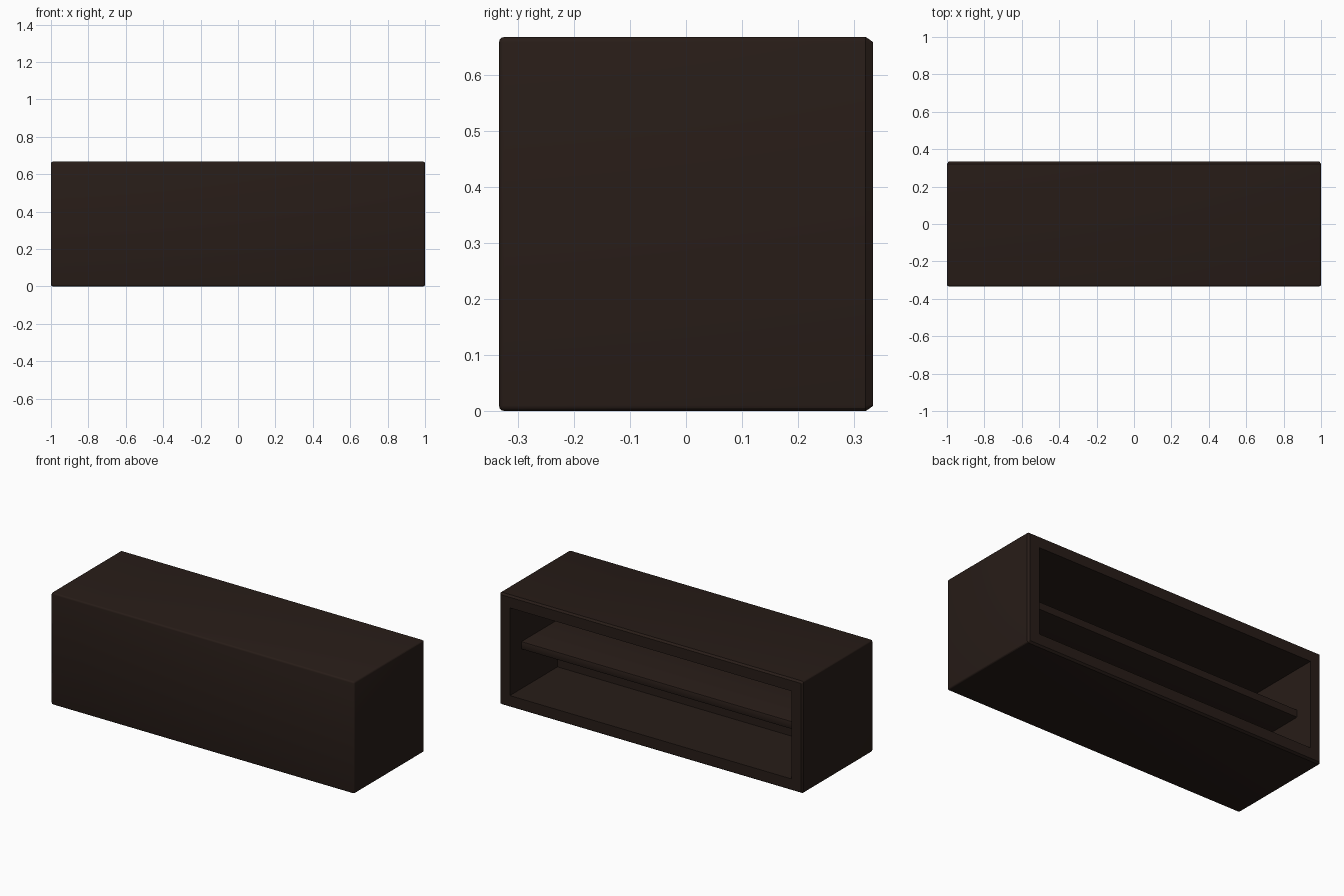
import bpy, bmesh
from mathutils import Matrix

if "Cube" in bpy.data.objects:
    bpy.data.objects.remove(bpy.data.objects["Cube"])

W, D, H = 2.0, 0.667, 0.667      # overall size
WALL = 0.072                     # frame thickness
INNER_Y = -0.115                 # inner face of the closed front
BACK = D / 2

wood = bpy.data.materials.new("dark_wood")
wood.diffuse_color = (0.021, 0.012, 0.009, 1)
wood.use_nodes = True
wood.node_tree.nodes["Principled BSDF"].inputs["Base Color"].default_value = wood.diffuse_color


def box_mesh(x0, x1, y0, y1, z0, z1):
    bm = bmesh.new()
    m = Matrix.Translation(((x0 + x1) / 2, (y0 + y1) / 2, (z0 + z1) / 2)) \
        @ Matrix.Diagonal((x1 - x0, y1 - y0, z1 - z0, 1))
    bmesh.ops.create_cube(bm, size=1, matrix=m)
    return bm


def finish(bm, name):
    bmesh.ops.recalc_face_normals(bm, faces=bm.faces[:])
    me = bpy.data.meshes.new(name)
    bm.to_mesh(me)
    bm.free()
    ob = bpy.data.objects.new(name, me)
    bpy.context.collection.objects.link(ob)
    me.materials.append(wood)
    return ob


def smooth(ob):
    bpy.ops.object.select_all(action='DESELECT')
    ob.select_set(True)
    bpy.context.view_layer.objects.active = ob
    bpy.ops.object.shade_smooth_by_angle()


# cabinet body: rounded edges, chamfered rim around the open side
rim_y = BACK - 0.013
bm = box_mesh(-W / 2, W / 2, -BACK, rim_y, 0, H)
edges = [e for e in bm.edges if any(v.co.y < 0 for v in e.verts)]
bmesh.ops.bevel(bm, geom=edges, offset=0.01, offset_type='OFFSET',
                segments=3, profile=0.5, affect='EDGES')
bm.normal_update()
rim = [f for f in bm.faces if f.normal.y > 0.99]
bmesh.ops.inset_region(bm, faces=rim, thickness=0.009, use_even_offset=True)
for v in {v for f in rim for v in f.verts}:
    v.co.y = BACK
body = finish(bm, "cabinet_body")

# hollow interior
cutter = finish(box_mesh(-W / 2 + WALL, W / 2 - WALL, INNER_Y, BACK + 0.2,
                         WALL, H - WALL), "interior_cutter")
mod = body.modifiers.new("hollow", 'BOOLEAN')
mod.object = cutter
mod.operation = 'DIFFERENCE'
mod.solver = 'EXACT'
bpy.context.view_layer.objects.active = body
body.select_set(True)
bpy.ops.object.modifier_apply(modifier=mod.name)
bpy.data.objects.remove(cutter)
smooth(body)

# middle shelf, set back from the opening
bm = box_mesh(-W / 2 + WALL, W / 2 - WALL, INNER_Y, BACK - 0.11, 0.305, 0.352)
edges = [e for e in bm.edges
         if all(v.co.y > 0 for v in e.verts) and abs(e.verts[0].co.x - e.verts[1].co.x) > 1]
bmesh.ops.bevel(bm, geom=edges, offset=0.006, offset_type='OFFSET',
                segments=2, profile=0.5, affect='EDGES')
shelf = finish(bm, "middle_shelf")
smooth(shelf)
